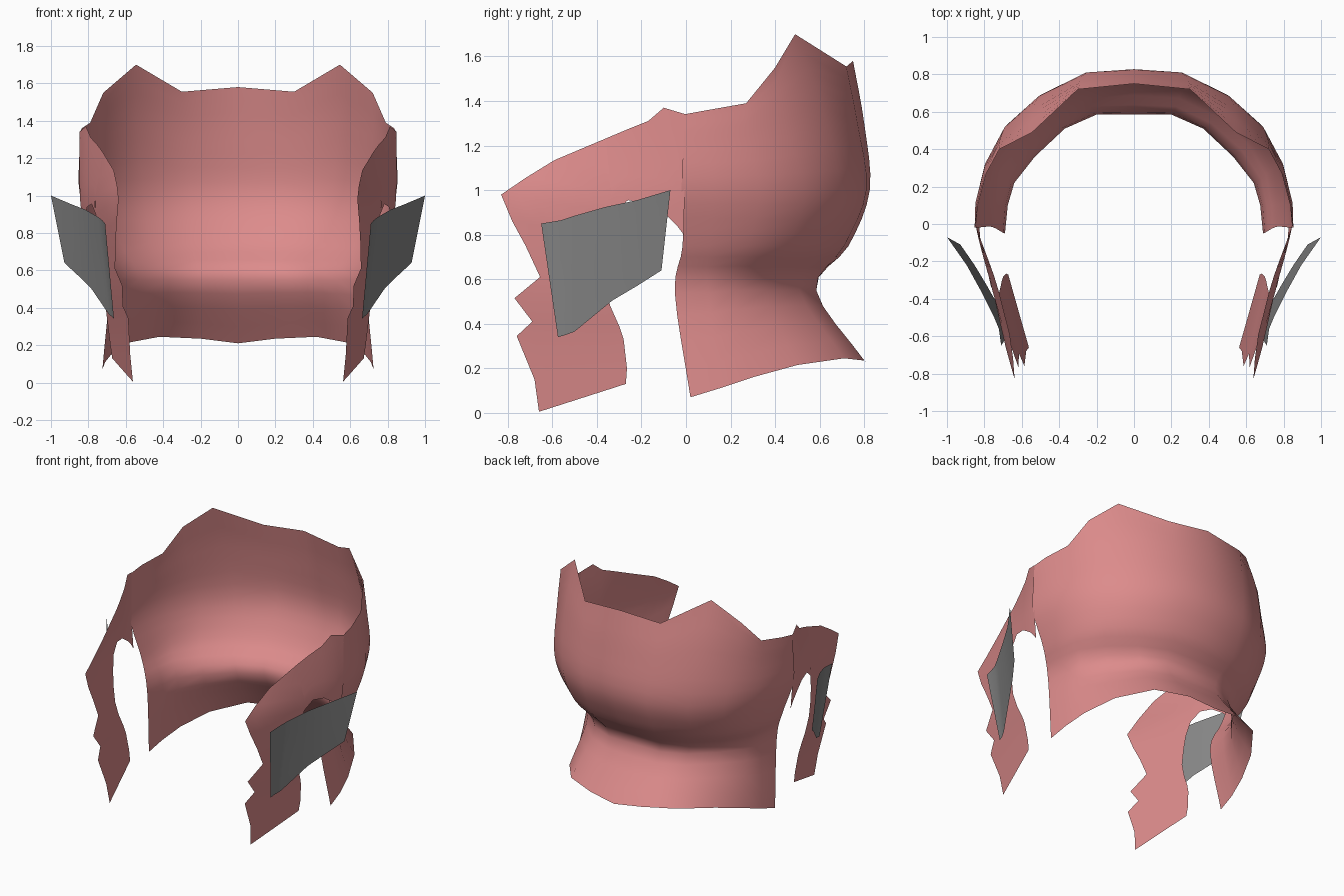
import bpy
import math
from mathutils import Vector

if "Cube" in bpy.data.objects:
    bpy.data.objects.remove(bpy.data.objects["Cube"])


def material(name, rgb):
    m = bpy.data.materials.new(name)
    m.diffuse_color = (*rgb, 1)
    m.use_nodes = True
    m.node_tree.nodes["Principled BSDF"].inputs["Base Color"].default_value = m.diffuse_color
    return m


PINK = material("dusty pink", (0.72, 0.26, 0.26))
GREY = material("mid grey", (0.24, 0.24, 0.24))


def interp(table, v):
    """Piecewise linear lookup in a list of (key, value), keys ascending."""
    if v <= table[0][0]:
        return table[0][1]
    for (a, p), (b, q) in zip(table, table[1:]):
        if v <= b:
            return p + (q - p) * (v - a) / (b - a)
    return table[-1][1]


def catmull(pts, steps):
    """Smooth curve through the points."""
    p = [pts[0] * 2 - pts[1]] + pts + [pts[-1] * 2 - pts[-2]]
    out = []
    for i in range(1, len(p) - 2):
        a, b, c, d = p[i - 1:i + 3]
        for k in range(steps):
            t = k / steps
            out.append(0.5 * (2 * b + (c - a) * t + (2 * a - 5 * b + 4 * c - d) * t * t
                              + (3 * b - a - 3 * c + d) * t ** 3))
    return out + [pts[-1]]


def sheet(name, columns, mat):
    """Mirrored, smooth open surface from equally long columns of points."""
    n = len(columns[0])
    verts = [tuple(v) for c in columns for v in c]
    faces = [(i * n + j, i * n + j + 1, (i + 1) * n + j + 1, (i + 1) * n + j)
             for i in range(len(columns) - 1) for j in range(n - 1)]
    me = bpy.data.meshes.new(name)
    me.from_pydata(verts, [], faces)
    me.materials.append(mat)
    # turn the faces outward
    if sum(p.normal.dot(p.center - Vector((0, 0, p.center.z))) for p in me.polygons) < 0:
        me.flip_normals()
    for p in me.polygons:
        p.use_smooth = True
    me.update()
    ob = bpy.data.objects.new(name, me)
    bpy.context.collection.objects.link(ob)
    mod = ob.modifiers.new("mirror", 'MIRROR')
    mod.use_clip = True
    mod.merge_threshold = 0.002
    return ob


def strip(name, edge_a, edge_b, surface, mat, steps=6):
    """Sheet spanned between two side-on (y, z) edges; surface gives x."""
    cols = []
    for a, b in zip(edge_a, edge_b):
        a, b = Vector(a), Vector(b)
        line = [a.lerp(b, k / steps) for k in range(steps + 1)]
        cols.append([Vector((surface(y, z), y, z)) for y, z in line])
    return sheet(name, cols, mat)


# Back shell: horizontal loops from the back centre round to the ear
rim = [(0, .75, 1.58), (.3, .72, 1.555), (.545, .49, 1.70), (.72, .40, 1.55),
       (.79, .27, 1.39), (.835, .1, 1.36), (.845, -.01, 1.34)]
crown = [(0, .80, 1.30), (.28, .77, 1.30), (.54, .61, 1.38), (.72, .44, 1.32),
         (.80, .27, 1.25), (.845, .1, 1.23), (.848, -.01, 1.23)]
widest = [(0, .825, 1.0), (.25, .81, 1.0), (.50, .69, 1.0), (.68, .53, 1.0),
          (.79, .33, 1.0), (.84, .12, 1.0), (.845, -.02, 1.0)]
under = [(0, .73, .75), (.25, .71, .75), (.47, .60, .75), (.63, .46, .75),
         (.73, .28, .75), (.76, .1, .75), (.76, -.015, .75)]
neck = [(0, .585, .55), (.2, .585, .55), (.37, .51, .55), (.53, .36, .55),
        (.64, .22, .55), (.675, .1, .54), (.69, -.05, .54)]
hem = [(0, .82, .21), (.2, .80, .235), (.42, .71, .245), (.58, .50, .215),
       (.67, .3, .16), (.71, .15, .11), (.725, .02, .07)]
loops = (rim, crown, widest, under, neck, hem)
sheet("back_hair", [catmull([Vector(p) for p in col], 4) for col in zip(*loops)], PINK)


# Side surface of the head in front of the ear
def side_x(y, z):
    x = interp([(-.83, .65), (-.5, .73), (-.25, .79), (-.1, .83), (0, .848)], y)
    x -= interp([(0, .13), (.3, .09), (.5, .05), (.65, .03), (.85, .015), (1, 0)], z)
    return x - .4 * max(0, z - .95) * max(0, -y)


# Band over the ear, upper edge against the arch
strip("temple_band",
      [(0, 1.34), (-.05, 1.355), (-.1, 1.37), (-.17, 1.31), (-.27, 1.27), (-.36, 1.232)],
      [(-.01, .80), (-.04, .84), (-.08, .88), (-.17, .94), (-.26, .955), (-.33, .90)],
      side_x, PINK)

# Sideburn, jagged front edge against the back edge
strip("sideburn",
      [(-.36, 1.232), (-.59, 1.135), (-.72, 1.055), (-.83, .98), (-.78, .86), (-.72, .75),
       (-.655, .61), (-.77, .515), (-.69, .41), (-.76, .345), (-.68, .15), (-.66, .005)],
      [(-.36, 1.232), (-.345, 1.1), (-.335, 1.0), (-.33, .90), (-.36, .80), (-.37, .70),
       (-.37, .58), (-.34, .48), (-.30, .39), (-.28, .33), (-.265, .2), (-.27, .13)],
      side_x, PINK)


# Flared ear plate
def plate_x(y, z):
    x = interp([(-.65, .71), (-.55, .725), (-.43, .78), (-.27, .865), (-.13, .95), (-.07, 1.0)], y)
    top = interp([(-.65, .85), (-.07, 1.0)], y)
    return x - .11 * (top - z)


strip("ear_plate",
      [(-.65, .85), (-.56, .865), (-.5, .885), (-.36, .925), (-.22, .955), (-.07, 1.0)],
      [(-.575, .34), (-.54, .35), (-.5, .365), (-.33, .505), (-.22, .57), (-.11, .64)],
      plate_x, GREY)
